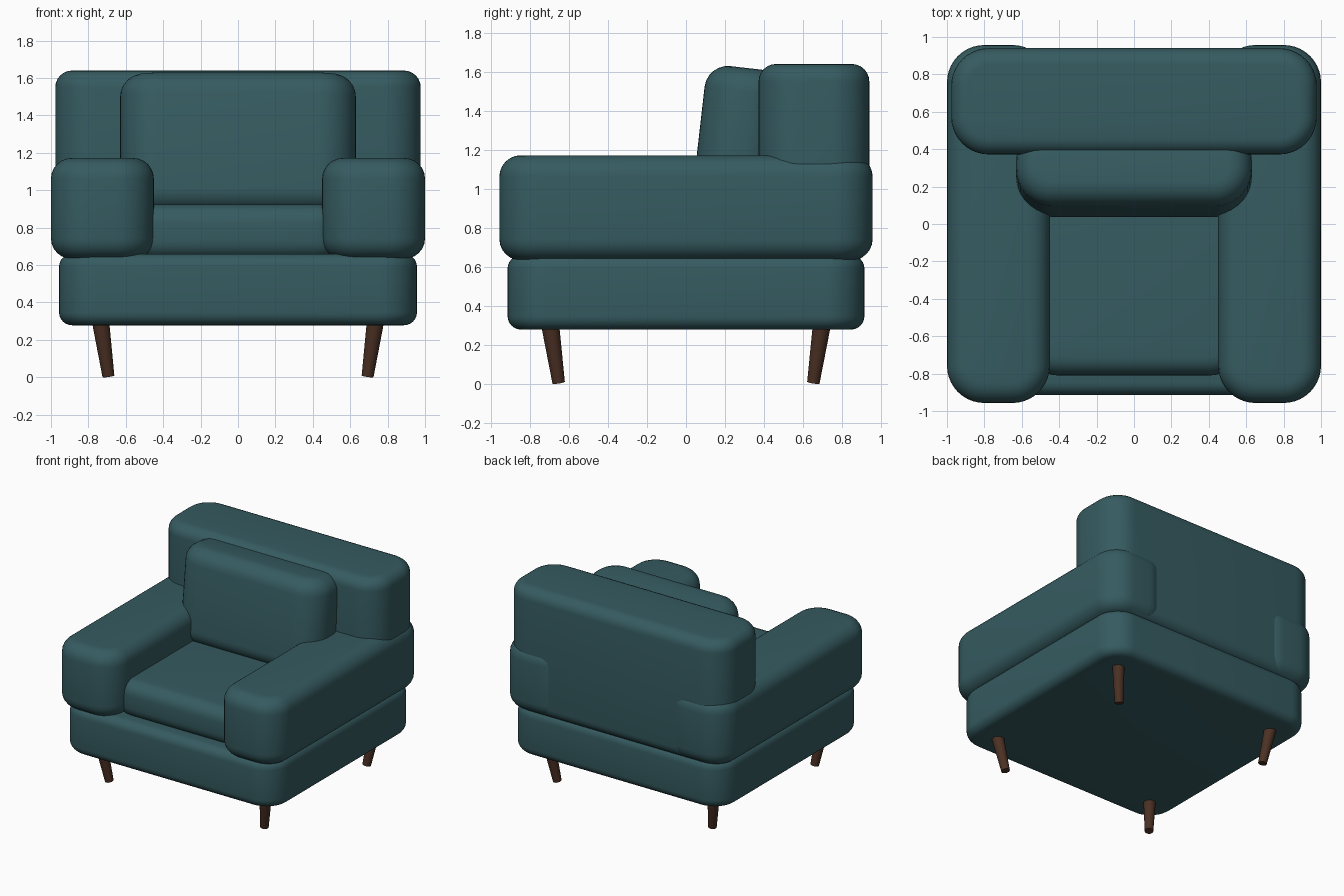
import bpy, bmesh
from math import radians
from mathutils import Vector, Matrix

if "Cube" in bpy.data.objects:
    bpy.data.objects.remove(bpy.data.objects["Cube"])


def material(name, color):
    m = bpy.data.materials.new(name)
    m.diffuse_color = color
    m.use_nodes = True
    m.node_tree.nodes["Principled BSDF"].inputs["Base Color"].default_value = m.diffuse_color
    return m


fabric = material("teal_fabric", (0.036, 0.105, 0.118, 1))
wood = material("dark_wood", (0.07, 0.03, 0.017, 1))


def finish(name, bm, mat):
    me = bpy.data.meshes.new(name)
    bm.to_mesh(me)
    bm.free()
    me.materials.append(mat)
    ob = bpy.data.objects.new(name, me)
    bpy.context.collection.objects.link(ob)
    bpy.context.view_layer.objects.active = ob
    bpy.ops.object.select_all(action='DESELECT')
    ob.select_set(True)
    bpy.ops.object.shade_smooth_by_angle(angle=radians(35))
    return ob


def padded_block(name, lo, hi, corner, edge):
    """Box with wide vertical corners and softer top and bottom rims."""
    lo, hi = Vector(lo), Vector(hi)
    size = hi - lo
    bm = bmesh.new()
    bmesh.ops.create_cube(bm, size=1, matrix=Matrix.Diagonal((*size, 1)))
    upright = [e for e in bm.edges
               if abs(e.verts[0].co.z - e.verts[1].co.z) > 1e-4]
    bmesh.ops.bevel(bm, geom=upright, offset=corner, segments=10,
                    profile=0.5, affect='EDGES')
    rims = [e for e in bm.edges
            if abs(e.verts[0].co.z - e.verts[1].co.z) < 1e-4]
    bmesh.ops.bevel(bm, geom=rims, offset=edge, segments=6,
                    profile=0.5, affect='EDGES')
    ob = finish(name, bm, fabric)
    ob.location = (lo + hi) / 2
    return ob


# Upholstered body
padded_block("base", (-0.957, -0.915, 0.278), (0.957, 0.915, 0.66), 0.2, 0.07)
padded_block("backrest", (-0.977, 0.372, 0.63), (0.977, 0.94, 1.64), 0.2, 0.09)
padded_block("seat_cushion", (-0.6, -0.81, 0.63), (0.6, 0.5, 0.925), 0.2, 0.1)
for side, x0, x1 in (("left", -1.0, -0.45), ("right", 0.45, 1.0)):
    padded_block(side + "_arm", (x0, -0.957, 0.633), (x1, 0.957, 1.172), 0.2, 0.11)

# Back cushion, leaning backwards
cushion = padded_block("back_cushion", (-0.63, -0.22, -0.375), (0.63, 0.22, 0.375), 0.2, 0.12)
cushion.location = (0, 0.285, 1.245)
cushion.rotation_euler.x = radians(-6.5)

# Tapered legs, feet leaning inwards
for sx, side in ((-1, "left"), (1, "right")):
    for sy, end in ((-1, "front"), (1, "back")):
        foot = Vector((sx * 0.693, sy * 0.653, 0.006))
        top = Vector((sx * 0.735, sy * 0.696, 0.3))
        axis = top - foot
        bm = bmesh.new()
        bmesh.ops.create_cone(bm, cap_ends=True, segments=24, radius1=0.032,
                              radius2=0.046, depth=axis.length)
        leg = finish(f"{end}_{side}_leg", bm, wood)
        leg.location = (foot + top) / 2
        leg.rotation_euler = axis.to_track_quat('Z', 'Y').to_euler()
